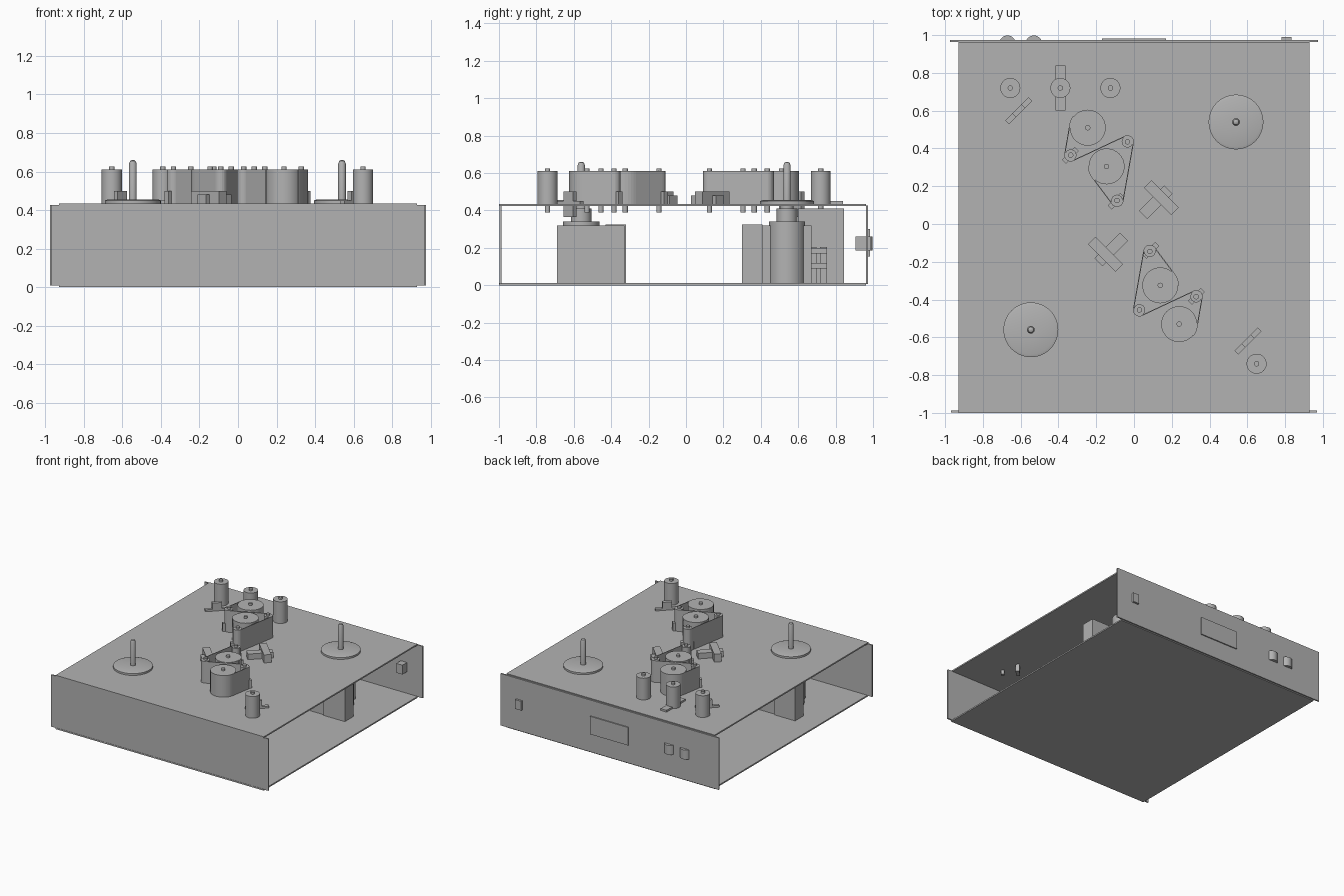
import bpy, bmesh, math
from mathutils import Vector, Matrix

cube = bpy.data.objects.get("Cube")
if cube:
    bpy.data.objects.remove(cube, do_unlink=True)

grey = bpy.data.materials.new("plain_grey")
grey.use_nodes = True
GREY = (0.45, 0.45, 0.45, 1)
grey.diffuse_color = GREY
grey.node_tree.nodes["Principled BSDF"].inputs["Base Color"].default_value = GREY

DECK, TOP = 0.435, 0.61
# The two transport halves are half-turn copies about this point
HALF_TURN = (Matrix.Translation((-0.003, -0.01, 0)) @ Matrix.Rotation(math.pi, 4, 'Z')
             @ Matrix.Translation((0.003, 0.01, 0)))


def finish(name, bm, smooth=False):
    bmesh.ops.recalc_face_normals(bm, faces=bm.faces)
    me = bpy.data.meshes.new(name)
    bm.to_mesh(me)
    bm.free()
    ob = bpy.data.objects.new(name, me)
    bpy.context.collection.objects.link(ob)
    me.materials.append(grey)
    if smooth:
        bpy.ops.object.select_all(action='DESELECT')
        ob.select_set(True)
        bpy.context.view_layer.objects.active = ob
        bpy.ops.object.shade_smooth_by_angle(angle=math.radians(35))
    return ob


def box(name, x, y, z):
    bm = bmesh.new()
    bmesh.ops.create_cube(bm, size=1)
    for v in bm.verts:
        v.co = Vector([(r[0] + r[1]) / 2 + c * (r[1] - r[0]) for r, c in zip((x, y, z), v.co)])
    return finish(name, bm)


def bar(name, at, length, width, z, angle=45):
    ob = box(name, (-length / 2, length / 2), (-width / 2, width / 2), z)
    ob.data.transform(Matrix.Translation((*at, 0)) @ Matrix.Rotation(math.radians(angle), 4, 'Z'))
    return ob


def turned(name, at, profile, segments=32):
    """Solid of revolution from (radius, height) points, bottom to top."""
    bm = bmesh.new()
    rings = []
    for r, z in profile:
        rings.append([bm.verts.new((at[0] + r * math.cos(math.tau * i / segments),
                                    at[1] + r * math.sin(math.tau * i / segments), z))
                      for i in range(segments)])
    for low, high in zip(rings, rings[1:]):
        for i in range(segments):
            j = (i + 1) % segments
            bm.faces.new((low[i], low[j], high[j], high[i]))
    bm.faces.new(rings[0])
    bm.faces.new(rings[-1])
    return finish(name, bm, True)


def roller(name, at, r):
    """Upright roller on a pin that passes through the deck."""
    p = 0.014
    return turned(name, at, [(p, 0.39), (p, DECK - .005), (r, DECK - .005), (r, TOP), (p, TOP), (p, TOP + .015)])


def ribbon(name, points):
    """Thin upright band following a path on the deck."""
    bm = bmesh.new()
    for a, b in zip(points, points[1:]):
        vs = [bm.verts.new((*p, z)) for p, z in ((a, DECK), (b, DECK), (b, TOP), (a, TOP))]
        bm.faces.new(vs)
    bmesh.ops.remove_doubles(bm, verts=bm.verts, dist=.0001)
    ob = finish(name, bm)
    mod = ob.modifiers.new("thickness", 'SOLIDIFY')
    mod.thickness, mod.offset = 0.005, 0
    return ob


def arc(center, r, start, end, n=8):
    return [(center[0] + r * math.cos(math.radians(start + (end - start) * i / n)),
             center[1] + r * math.sin(math.radians(start + (end - start) * i / n)))
            for i in range(n + 1)]


def half_turn(ob):
    twin = ob.copy()
    twin.data = ob.data.copy()
    twin.name = ob.name + "_opposite"
    bpy.context.collection.objects.link(twin)
    twin.data.transform(HALF_TURN)


# Open-sided chassis
box("deck_plate", (-.93, .93), (-1, .963), (.424, DECK))
box("bottom_plate", (-.93, .93), (-1, .963), (0, .011))
box("front_panel", (-.97, .97), (-.998, -.987), (.008, .427))
box("back_panel", (-.975, .975), (.963, .974), (.008, .427))

# Back panel fittings
box("connector_plate", (-.17, .17), (.974, .983), (.155, .3))
box("power_switch", (.78, .835), (.905, .99), (.185, .26))
for i, x in enumerate((-.67, -.53)):
    turned(f"rocker_switch_{i + 1}", (x, .954), [(.044, .185), (.044, .26)])

# Everything in this list appears again turned half around the deck centre
paired = []
reel = (.54, .54)
paired += [
    turned("reel_table", reel, [(.145, DECK), (.145, .45), (.13, .455), (.02, .455), (.02, .64),
                                (.014, .655), (.005, .66)], 48),
    turned("reel_motor", reel, [(.0975, .011), (.0975, .34), (.055, .34), (.055, .41), (.035, .41), (.035, .43)]),
    box("motor_frame", (.36, .58), (.31, .67), (.011, .32)),
    box("motor_transformer", (.555, .745), (.3, .41), (.011, .325)),
]

# Large drums, small rollers and the band that runs between them
drum_a, drum_b = (-.245, .51), (-.145, .305)
guide_a, guide_b, guide_c = (-.335, .365), (-.035, .435), (-.09, .125)
for name, at, r in (("upper_drum", drum_a, .095), ("lower_drum", drum_b, .095),
                    ("left_guide", guide_a, .03), ("right_guide", guide_b, .03),
                    ("end_guide", guide_c, .03), ("outer_guide_post", (-.655, .72), .053)):
    paired.append(roller(name, at, r))
paired.append(ribbon("tape_band",
                     arc(drum_a, .096, 140, 172, 4) + arc(guide_a, .032, 172, 293) +
                     arc(guide_b, .032, 113, -10) + arc(guide_c, .032, -10, -145) +
                     arc(drum_b, .096, 215, 180, 4)))
for name, at in (("left_guide_arm", (-.337, .363)), ("end_guide_arm", (-.095, .12))):
    paired.append(bar(name, at, .095, .03, (DECK, .5)))

# Cross-shaped head blocks and sensor arms
paired += [
    bar("head_block", (.145, .14), .205, .055, (DECK, .5), -45),
    bar("head_lever", (.115, .115), .19, .06, (DECK, .48)),
    bar("sensor_arm", (-.61, .6), .175, .028, (DECK, .45)),
    bar("sensor_block", (-.61, .6), .07, .028, (.365, .5)),
]
for ob in paired:
    half_turn(ob)

# Extra posts on the back left corner, one of them on a slide
roller("slide_post", (-.39, .72), .053)
roller("inner_post", (-.125, .72), .053)
box("post_slide", (-.415, -.362), (.6, .84), (DECK - .005, .45))

# Power supply and terminals inside
box("power_supply", (-.1, .25), (.6, .845), (.011, .41))
for i, y in enumerate((.68, .735)):
    box(f"terminal_{i + 1}", (.25, .3), (y - .018, y + .018), (.011, .205))
for i, z in enumerate((.09, .17)):
    box(f"terminal_bar_{i + 1}", (.27, .32), (.65, .755), (z, z + .03))
